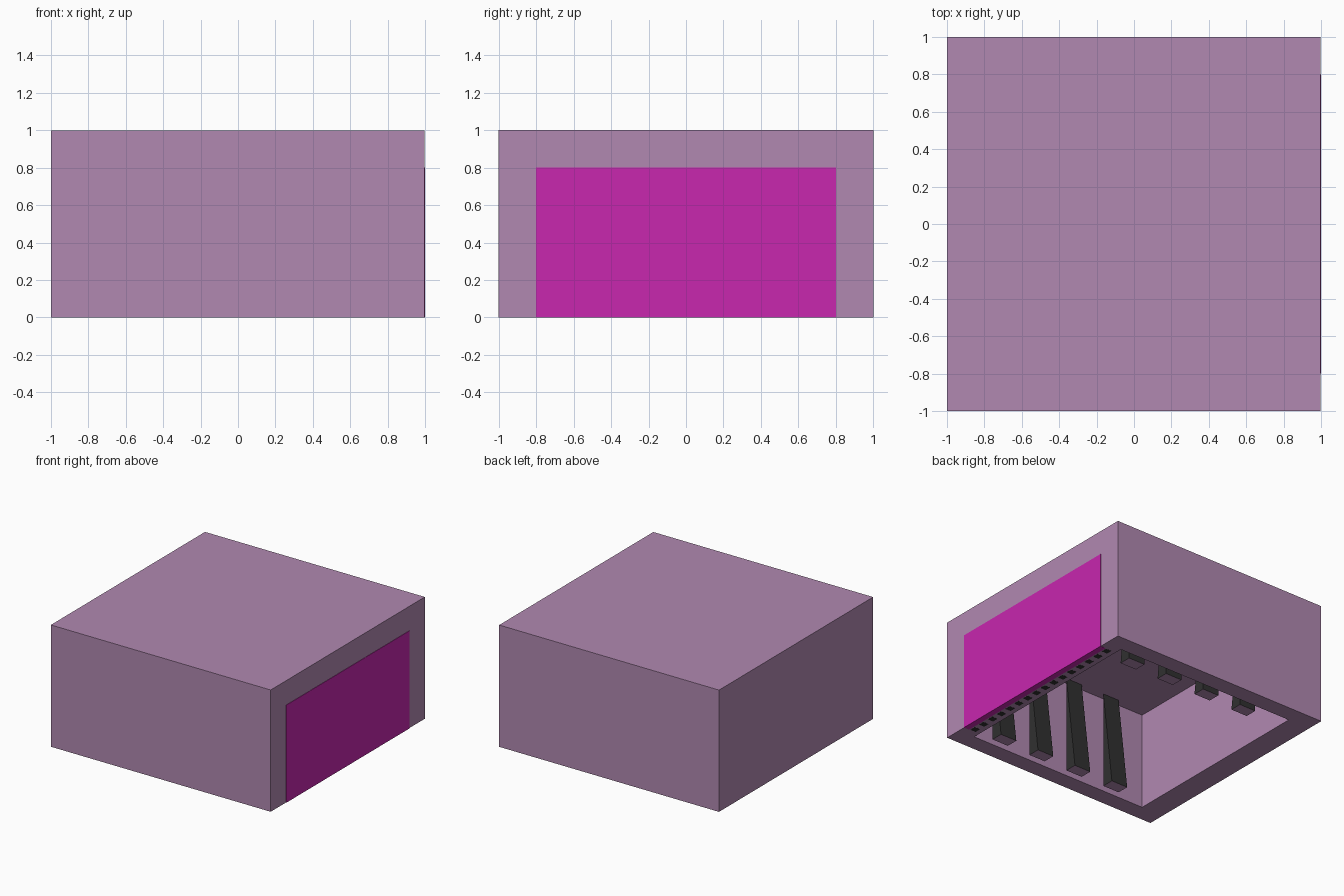
import bpy, bmesh

if "Cube" in bpy.data.objects:
    bpy.data.objects.remove(bpy.data.objects["Cube"])


def material(name, rgb):
    m = bpy.data.materials.new(name)
    m.diffuse_color = (*rgb, 1)
    m.use_nodes = True
    m.node_tree.nodes["Principled BSDF"].inputs["Base Color"].default_value = m.diffuse_color
    return m


MAUVE = material("mauve", (0.44, 0.25, 0.44))
MAGENTA = material("magenta", (0.58, 0.02, 0.43))
DARK = material("dark", (0.03, 0.03, 0.03))


def finish(name, bm, *mats):
    bmesh.ops.recalc_face_normals(bm, faces=bm.faces[:])
    mesh = bpy.data.meshes.new(name)
    bm.to_mesh(mesh)
    bm.free()
    for m in mats:
        mesh.materials.append(m)
    ob = bpy.data.objects.new(name, mesh)
    bpy.context.collection.objects.link(ob)
    return ob


def box_bm(lo, hi):
    bm = bmesh.new()
    bmesh.ops.create_cube(bm, size=1)
    for v in bm.verts:
        v.co = [hi[i] if v.co[i] > 0 else lo[i] for i in range(3)]
    bm.normal_update()
    return bm


# Hollow shell, open underneath
bm = box_bm((-1, -1, 0), (0.997, 1, 1))
floor = next(f for f in bm.faces if f.normal.z < -0.9)
bmesh.ops.inset_region(bm, faces=[floor], thickness=0.2)
for v in floor.verts:
    v.co.x = 0.85 if v.co.x > 0 else -0.8
new = bmesh.ops.extrude_face_region(bm, geom=[floor])["geom"]
for v in new:
    if isinstance(v, bmesh.types.BMVert):
        v.co.z = 0.8
if floor.is_valid:
    bmesh.ops.delete(bm, geom=[floor], context='FACES_ONLY')
finish("shell", bm, MAUVE)

# Tapering buttresses on both inner side walls
for side in (-1, 1):
    for i in range(4):
        x0 = -0.52 + 0.363 * i
        bm = bmesh.new()
        ends = [[bm.verts.new((x, side * y, z)) for y, z in
                 ((0.8, 0), (0.7, 0), (0.8, 0.8))] for x in (x0, x0 + 0.15)]
        a, b = ends
        bm.faces.new(a)
        bm.faces.new(b)
        for k in range(3):
            n = (k + 1) % 3
            f = bm.faces.new((a[k], a[n], b[n], b[k]))
            f.material_index = 1 if k == 0 else 0
        finish("buttress", bm, DARK, MAUVE)

# Four flush door panels
for i in range(4):
    y = -0.8 + 0.4 * i
    finish("door_panel", box_bm((0.95, y, -0.001), (1, y + 0.4, 0.8)), MAGENTA)

# Row of dark posts behind the door
for i in range(16):
    y = -0.77 + i * 1.54 / 15
    finish("door_post", box_bm((0.89, y - 0.025, -0.001), (0.94, y + 0.025, 0.79)), DARK)
